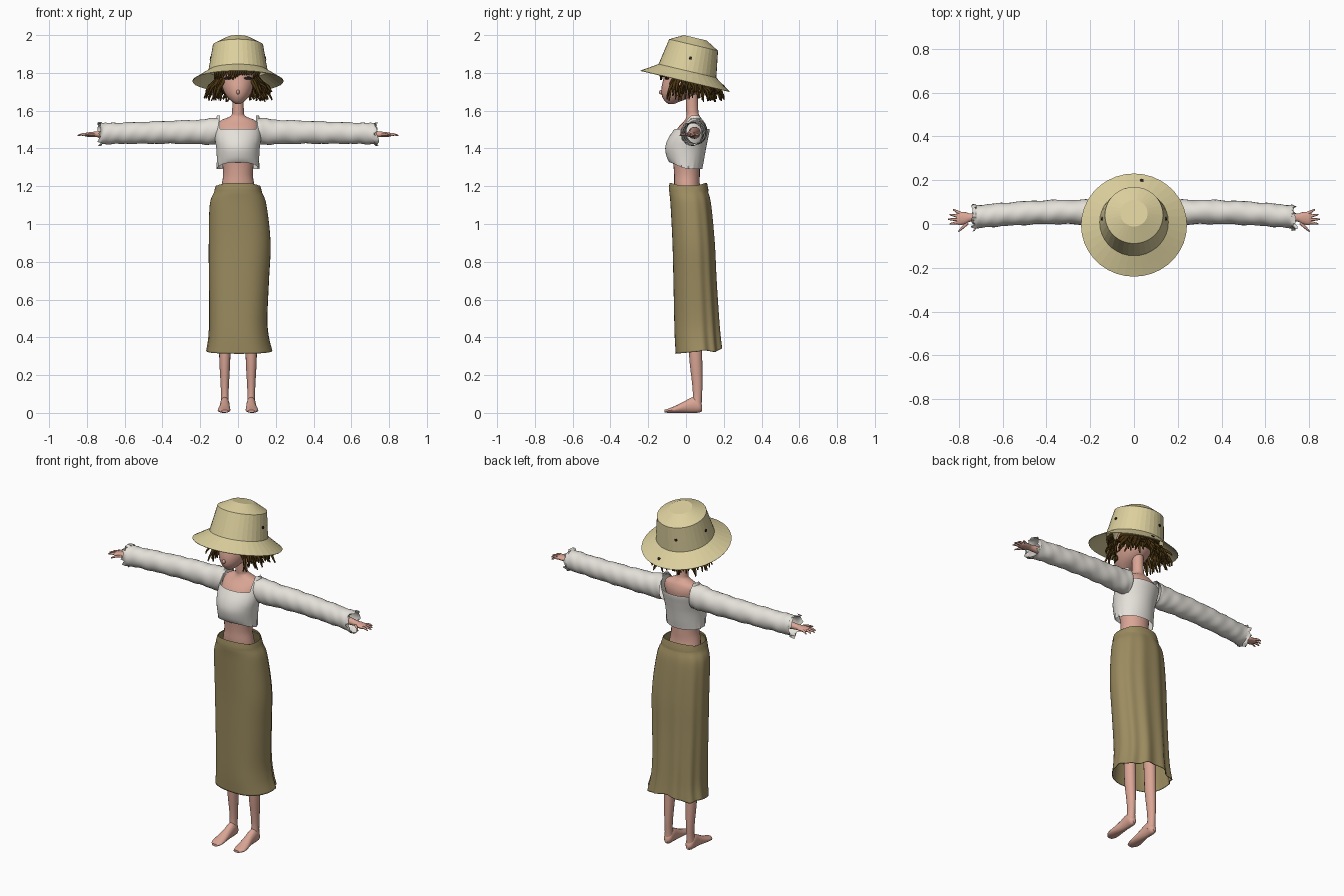
import bpy, bmesh, math, random
from math import sin, cos, pi, radians
from mathutils import Vector, Matrix

rng = random.Random(4)
cube = bpy.data.objects.get("Cube")
if cube:
    bpy.data.objects.remove(cube, do_unlink=True)


def material(name, rgb):
    m = bpy.data.materials.new(name)
    m.use_nodes = True
    m.diffuse_color = (*rgb, 1)
    m.node_tree.nodes["Principled BSDF"].inputs["Base Color"].default_value = (*rgb, 1)
    return m


SKIN = material("skin pink", (0.70, 0.38, 0.30))
CLOTH = material("off white cloth", (0.78, 0.75, 0.70))
OLIVE = material("olive brown cloth", (0.33, 0.26, 0.115))
STRAW = material("pale straw", (0.72, 0.63, 0.34))
HAIR = material("dark brown hair", (0.07, 0.036, 0.006))
DARK = material("near black", (0.02, 0.015, 0.01))


def finish(name, bm, mat, smooth=True):
    bmesh.ops.recalc_face_normals(bm, faces=bm.faces[:])
    mesh = bpy.data.meshes.new(name)
    bm.to_mesh(mesh)
    bm.free()
    mesh.materials.append(mat)
    ob = bpy.data.objects.new(name, mesh)
    bpy.context.collection.objects.link(ob)
    if smooth:
        bpy.ops.object.select_all(action='DESELECT')
        ob.select_set(True)
        bpy.context.view_layer.objects.active = ob
        bpy.ops.object.shade_smooth_by_angle(angle=radians(45))
    return ob


def spline(stations, t):
    """Smooth interpolation through a list of equal-length tuples."""
    s = t * (len(stations) - 1)
    i = min(int(s), len(stations) - 2)
    f = s - i
    a, b, c, d = (stations[max(0, min(len(stations) - 1, i + k))] for k in (-1, 0, 1, 2))
    return [q + f * ((r - p) / 2 + f * (p - 2.5 * q + 2 * r - w / 2 + f * (1.5 * (q - r) + (w - p) / 2)))
            for p, q, r, w in zip(a, b, c, d)]


ORDER = {'x': (2, 0, 1), 'y': (0, 2, 1), 'z': (0, 1, 2)}


def loft(stations, axis='z', n=24, steps=24, caps=True, side=1, power=1.0, warp=None):
    """Station: position along axis, two centre offsets, two radii."""
    bm = bmesh.new()
    rings = []
    for k in range(steps + 1):
        t = k / steps
        pos, c1, c2, r1, r2 = spline(stations, t)
        ring = []
        for j in range(n):
            a = 2 * pi * j / n
            ca, sa = cos(a), sin(a)
            dx, dy = (math.copysign(abs(v) ** power, v) for v in (ca, sa))
            s, shift = warp(t, a) if warp else (1, 0)
            raw = (c1 + r1 * dx * s, c2 + r2 * dy * s, pos + shift)
            p = Vector([raw[i] for i in ORDER[axis]])
            p.x *= side
            ring.append(bm.verts.new(p))
        rings.append(ring)
    for lo, hi in zip(rings, rings[1:]):
        for j in range(n):
            bm.faces.new((lo[j], lo[(j + 1) % n], hi[(j + 1) % n], hi[j]))
    if caps:
        bm.faces.new(rings[0])
        bm.faces.new(rings[-1])
    return bm


def strands(name, paths, mat, radius):
    """Tapered tubes along paths, turned into one mesh."""
    cu = bpy.data.curves.new(name, 'CURVE')
    cu.dimensions = '3D'
    cu.bevel_depth = radius
    cu.bevel_resolution = 1
    cu.use_fill_caps = True
    cu.materials.append(mat)
    for path in paths:
        sp = cu.splines.new('POLY')
        count = 6
        sp.points.add(count - 1)
        for k, pt in enumerate(sp.points):
            t = k / (count - 1)
            pt.co = (*spline(path, t), 1)
            pt.radius = 1 - 0.65 * t ** 2
    ob = bpy.data.objects.new(name, cu)
    bpy.context.collection.objects.link(ob)
    bpy.ops.object.select_all(action='DESELECT')
    ob.select_set(True)
    bpy.context.view_layer.objects.active = ob
    bpy.ops.object.convert(target='MESH')
    bpy.ops.object.shade_smooth_by_angle(angle=radians(60))


def ball(name, loc, scale, mat, turn=0):
    bm = bmesh.new()
    m = Matrix.Translation(loc) @ Matrix.Rotation(turn, 4, 'Z') @ Matrix.Diagonal((*scale, 1))
    bmesh.ops.create_uvsphere(bm, u_segments=24, v_segments=14, radius=1, matrix=m)
    return finish(name, bm, mat)


# Body, neck and head
finish("torso", loft([
    (1.12, 0, .02, .10, .07), (1.20, 0, .006, .088, .068), (1.26, 0, .005, .079, .068),
    (1.33, 0, .003, .085, .072), (1.42, 0, 0, .10, .085), (1.50, 0, .025, .11, .074),
    (1.545, 0, .04, .095, .05), (1.57, 0, .038, .042, .036), (1.60, 0, .033, .031, .032),
    (1.72, 0, .03, .03, .032)], steps=36), SKIN)
finish("head", loft([
    (1.635, 0, -.078, .012, .014), (1.65, 0, -.07, .034, .042), (1.68, 0, -.042, .063, .086),
    (1.72, 0, -.018, .083, .112), (1.77, 0, -.002, .092, .117), (1.82, 0, .005, .09, .112),
    (1.87, 0, .01, .07, .085), (1.90, 0, .01, .02, .03)], steps=28), SKIN)
ball("nose", (0, -.13, 1.698), (.009, .014, .012), SKIN)
for side, word in ((1, "left"), (-1, "right")):
    ball(word + "_eye", (side * .053, -.1, 1.772), (.024, .004, .008), DARK, side * .45)

# Legs, feet, arms, hands and sleeves
def cuff(t, a):
    wrinkle = 1 + .025 * sin(34 * t + 2 * a) + .02 * sin(61 * t - 3 * a)
    if t > .97:
        return wrinkle * rng.uniform(.95, 1.2), rng.uniform(-.012, .012)
    return wrinkle, 0


for side, word in ((1, "left"), (-1, "right")):
    x = .07
    finish(word + "_leg", loft([
        (.03, x, .055, .024, .028), (.08, x, .06, .020, .024), (.15, x, .06, .022, .027),
        (.28, x, .052, .029, .034), (.42, x, .048, .031, .036), (.6, x, .04, .038, .042),
        (.9, x, .03, .055, .06), (1.14, .055, .02, .05, .065)], side=side, n=16), SKIN)
    finish(word + "_foot", loft([
        (.086, x, .024, .010, .014), (.07, x, .034, .023, .032), (.04, x, .042, .025, .042),
        (0, x, .033, .026, .033), (-.05, x + .003, .02, .032, .02),
        (-.09, x + .004, .012, .032, .012), (-.115, x, .009, .018, .007)],
        axis='y', side=side, n=16, steps=18), SKIN)
    finish(word + "_arm", loft([
        (.5, .045, 1.483, .032, .032), (.65, .036, 1.478, .025, .025),
        (.74, .03, 1.475, .018, .016), (.77, .027, 1.474, .027, .014),
        (.80, .025, 1.473, .03, .011), (.812, .025, 1.473, .022, .007)],
        axis='x', side=side, n=16), SKIN)
    fingers = []
    for root, tip in (((.79, .047), (.826, .066)), ((.80, .034), (.842, .044)),
                      ((.80, .02), (.85, .022)), ((.80, .007), (.842, 0)),
                      ((.76, .005), (.802, -.034))):
        mid = ((root[0] + tip[0]) / 2, (root[1] + tip[1]) / 2)
        fingers.append([(side * p[0], p[1], z) for p, z in
                        ((root, 1.474), (mid, 1.475), (tip, 1.468))])
    strands(word + "_fingers", fingers, SKIN, .0075)
    finish(word + "_sleeve", loft([
        (.095, .048, 1.493, .062, .074), (.2, .053, 1.487, .058, .065),
        (.35, .055, 1.486, .055, .061), (.5, .05, 1.483, .054, .058),
        (.64, .04, 1.48, .053, .056), (.735, .031, 1.478, .053, .057)],
        axis='x', side=side, n=24, steps=44, caps=False, warp=cuff), CLOTH)


# Cropped blouse with square neckline front and back
def blouse_hem(t, a):
    low = max(0, 1 - 5 * t)
    drop = -.018 * sin(a) - .014 * abs(cos(a)) ** 4
    return 1 + low * .05 * abs(cos(a)) ** 4 * sin(18 * a), drop * low


bm = loft([
    (1.308, 0, 0, .112, .086), (1.345, 0, -.002, .112, .098), (1.40, 0, -.002, .115, .108),
    (1.45, 0, .01, .122, .106), (1.50, 0, .031, .124, .094), (1.54, 0, .042, .121, .074),
    (1.575, 0, .048, .11, .042)], n=48, steps=24, caps=False, warp=blouse_hem)
NECK_X, NECK_Z = .095, 1.502
for point, normal in (((NECK_X, 0, 0), (1, 0, 0)), ((-NECK_X, 0, 0), (1, 0, 0)),
                      ((0, 0, NECK_Z), (0, 0, 1))):
    bmesh.ops.bisect_plane(bm, geom=bm.verts[:] + bm.edges[:] + bm.faces[:],
                           plane_co=point, plane_no=normal)
neck = [f for f in bm.faces if abs(f.calc_center_median().x) < NECK_X
        and f.calc_center_median().z > NECK_Z]
bmesh.ops.delete(bm, geom=neck, context='FACES')
finish("blouse", bm, CLOTH)


# Long skirt, pleated at the back, with a waistband
def pleats(t, a):
    back = max(0, sin(a)) ** .5
    fold = t * (.06 * back * sin(11 * a) + .015 * sin(5 * a + 1))
    lift = t ** 4 * (.012 * sin(a) + .012 * back * cos(4 * a))
    return 1 + fold, lift


skirt = finish("skirt", loft([
    (1.205, 0, .012, .116, .097), (1.17, 0, .015, .126, .103), (1.10, 0, .026, .150, .108),
    (.90, .008, .04, .163, .112), (.70, .004, .047, .158, .114), (.50, 0, .055, .153, .118),
    (.40, .002, .06, .158, .12), (.325, .005, .066, .172, .121)],
    n=88, steps=40, caps=False, power=.88, warp=pleats), OLIVE)
thick = skirt.modifiers.new("thickness", 'SOLIDIFY')
thick.thickness = .004
finish("waistband", loft([
    (1.172, 0, .014, .127, .105), (1.19, 0, .013, .124, .104), (1.218, 0, .012, .118, .099)],
    n=48, steps=6, caps=False, power=.88,
    warp=lambda t, a: (1, -.018 * t * abs(cos(a)) ** 3)), OLIVE)

# Hair cap and hanging locks
ball("hair_cap", (0, .04, 1.79), (.11, .12, .075), HAIR)
locks = []
for layer in range(3):
    for k in range(38):
        a = radians(-48 + 276 * (k + rng.uniform(-.3, .3)) / 37)
        c, s = cos(a), sin(a)
        z0 = 1.79 - .035 * max(0, s)
        r = rng.uniform(.125, .178) - .012 * layer
        z1 = rng.uniform(1.65, 1.705) - .01 * max(0, s)
        twist = rng.uniform(-.015, .015)
        locks.append([(.09 * c, .03 + .10 * s, z0),
                      (.125 * c - twist * s, .03 + .13 * s + twist * c, z0 - .035),
                      (r * c, .03 + r * s, (z0 + z1) / 2 - .02),
                      ((r + .012) * c + twist, .03 + (r + .008) * s, z1)])
for k in range(20):
    x = -.115 + .23 * k / 19
    y = -.135 * math.sqrt(1 - (x / .15) ** 2)
    low = 1.788 if .01 < x < .085 else rng.uniform(1.762, 1.782)
    locks.append([(x * .8, y + .02, 1.84), (x, y + .003, 1.815), (x - .01, y, low)])
strands("hair_locks", locks, HAIR, .0095)

# Tilted sun hat: brim, crown and sloped top
tilt = Matrix.Translation((0, -.005, 1.757)) @ Matrix.Rotation(radians(-13.3), 4, 'X')
bm = bmesh.new()
SIDES = 36
profile = [(.242, 0), (.2, .027), (.157, .055), (.146, .12), (.133, .196), (.062, .235)]
rings = [[bm.verts.new(tilt @ Vector((r * cos(2 * pi * j / SIDES), r * sin(2 * pi * j / SIDES), h)))
          for j in range(SIDES)] for r, h in profile]
for lo, hi in zip(rings, rings[1:]):
    for j in range(SIDES):
        bm.faces.new((lo[j], lo[(j + 1) % SIDES], hi[(j + 1) % SIDES], hi[j]))
bm.faces.new(rings[-1])
hat = finish("sun_hat", bm, STRAW, smooth=False)
thick = hat.modifiers.new("thickness", 'SOLIDIFY')
thick.thickness = .003

# Eyelets on the crown and brim
bm = bmesh.new()
for deg, r, h, slope in ((0, .146, .125, 80), (180, .146, .125, 80), (108, .146, .125, 80),
                         (80, .208, .0235, 33)):
    place = (tilt @ Matrix.Rotation(radians(deg), 4, 'Z') @ Matrix.Translation((r, 0, h))
             @ Matrix.Rotation(radians(slope), 4, 'Y'))
    bmesh.ops.create_cone(bm, cap_ends=True, segments=10, radius1=.008, radius2=.008,
                          depth=.005, matrix=place)
finish("eyelets", bm, DARK, smooth=False)
